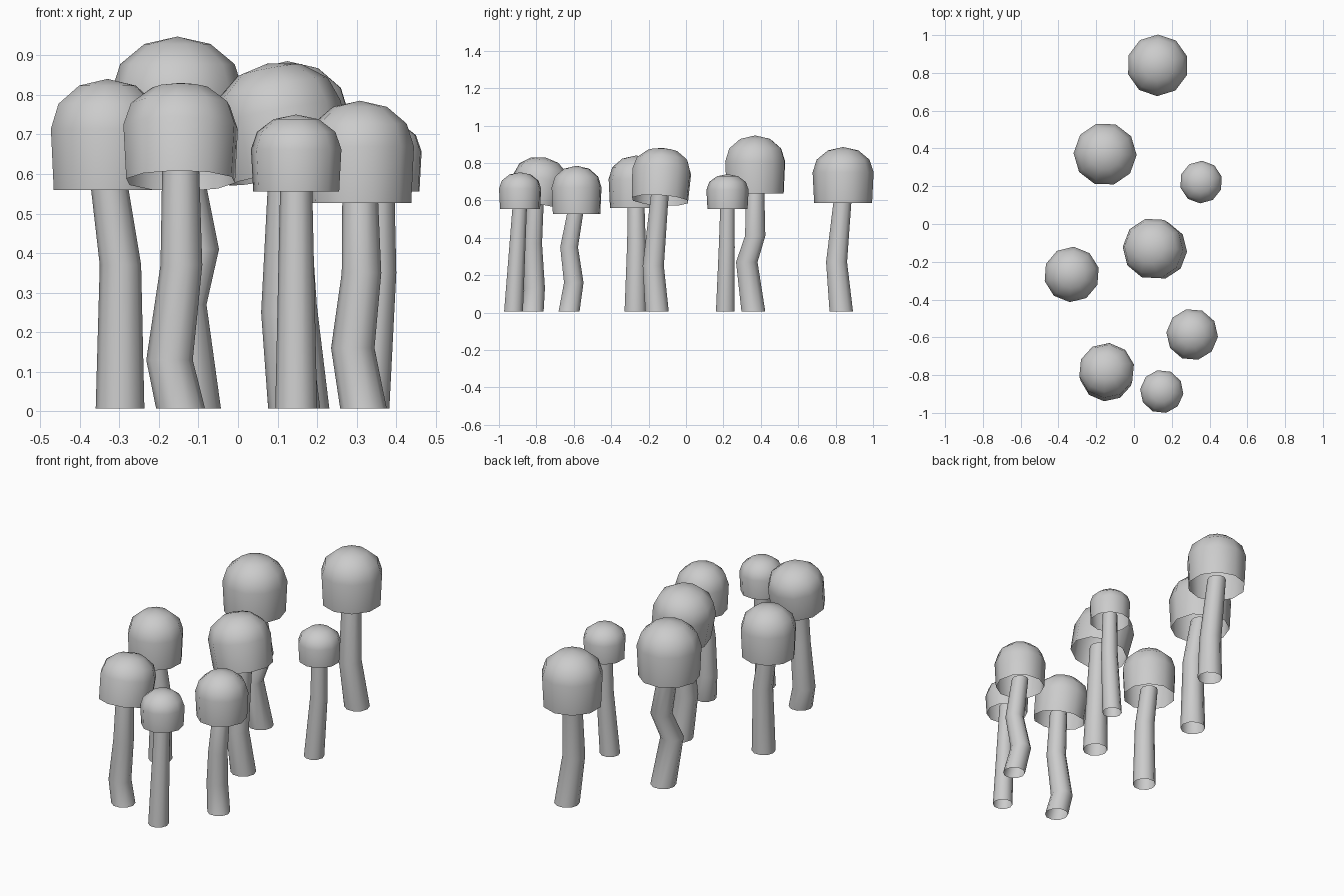
import bpy, bmesh, math
from mathutils import Matrix, Vector

if "Cube" in bpy.data.objects:
    bpy.data.objects.remove(bpy.data.objects["Cube"])

SIDES = 10


def skin(name, rings, apex=None, matrix=Matrix()):
    """Bridge (centre, radius) rings, optionally closed by an apex."""
    bm = bmesh.new()
    loops = []
    for centre, r in rings:
        turns = [math.tau * i / SIDES for i in range(SIDES)]
        loops.append([bm.verts.new(Vector(centre) + r * Vector((math.cos(t), math.sin(t), 0)))
                      for t in turns])
    for a, b in zip(loops, loops[1:]):
        for i in range(SIDES):
            bm.faces.new((a[i - 1], a[i], b[i], b[i - 1]))
    if apex:
        tip = bm.verts.new(apex)
        for i in range(SIDES):
            bm.faces.new((loops[-1][i - 1], loops[-1][i], tip))
    bm.transform(matrix)
    for f in bm.faces:
        f.smooth = True
    mesh = bpy.data.meshes.new(name)
    bm.to_mesh(mesh)
    bm.free()
    bpy.context.collection.objects.link(bpy.data.objects.new(name, mesh))


def mushroom(x, y, r, rim, top, base, *bends, lean=(0, 0)):
    n = len(bpy.data.objects) // 2 + 1
    # cap: open shell with a short skirt under a low-poly dome
    skirt, dome = 0.55 * (top - rim), 0.45 * (top - rim)
    rings = [((0, 0, -skirt), r * 0.95)]
    for k in range(3):
        t = math.pi * k / 6
        rings.append(((0, 0, dome * math.sin(t)), r * math.cos(t)))
    tilt = Vector((0, 0, 1)).rotation_difference(Vector((*lean, 1))).to_matrix().to_4x4()
    place = Matrix.Translation((x, y, rim + skirt)) @ tilt @ Matrix.Rotation(0.3 * n, 4, 'Z')
    skin(f"mushroom_cap_{n}", rings, (0, 0, dome), place)
    # stem: open tapering tube running up inside the cap
    end = (x - lean[0] * 0.15, y - lean[1] * 0.15, rim + 0.045)
    r0 = 0.022 + 0.27 * r
    path = [(*base, 0.007), *bends, end]
    skin(f"mushroom_stem_{n}", [(p, r0 * (1 - 0.25 * p[2] / end[2])) for p in path])


# cap x, y, radius, rim height, top height, then stem base and stem bends
mushroom(.125, .84, .163, .585, .885, (.165, .83), (.14, .805, .27))
mushroom(-.153, .37, .167, .637, .947, (-.11, .36), (-.14, .325, .27), (-.105, .37, .41))
mushroom(.355, .222, .113, .555, .74, (.33, .21), (.355, .218, .35))
mushroom(.1, -.13, .163, .597, .882, (.142, -.155), (.118, -.175, .25), lean=(-.19, .06))
mushroom(-.33, -.267, .147, .56, .84, (-.298, -.27), (-.297, -.265, .37))
mushroom(.308, -.585, .137, .527, .785, (.317, -.625), (.29, -.6, .16), (.312, -.625, .35))
mushroom(-.145, -.775, .148, .58, .832, (-.145, -.82), (-.173, -.81, .13), (-.143, -.82, .37),
         lean=(0, .19))
mushroom(.147, -.887, .115, .555, .75, (.147, -.922))
